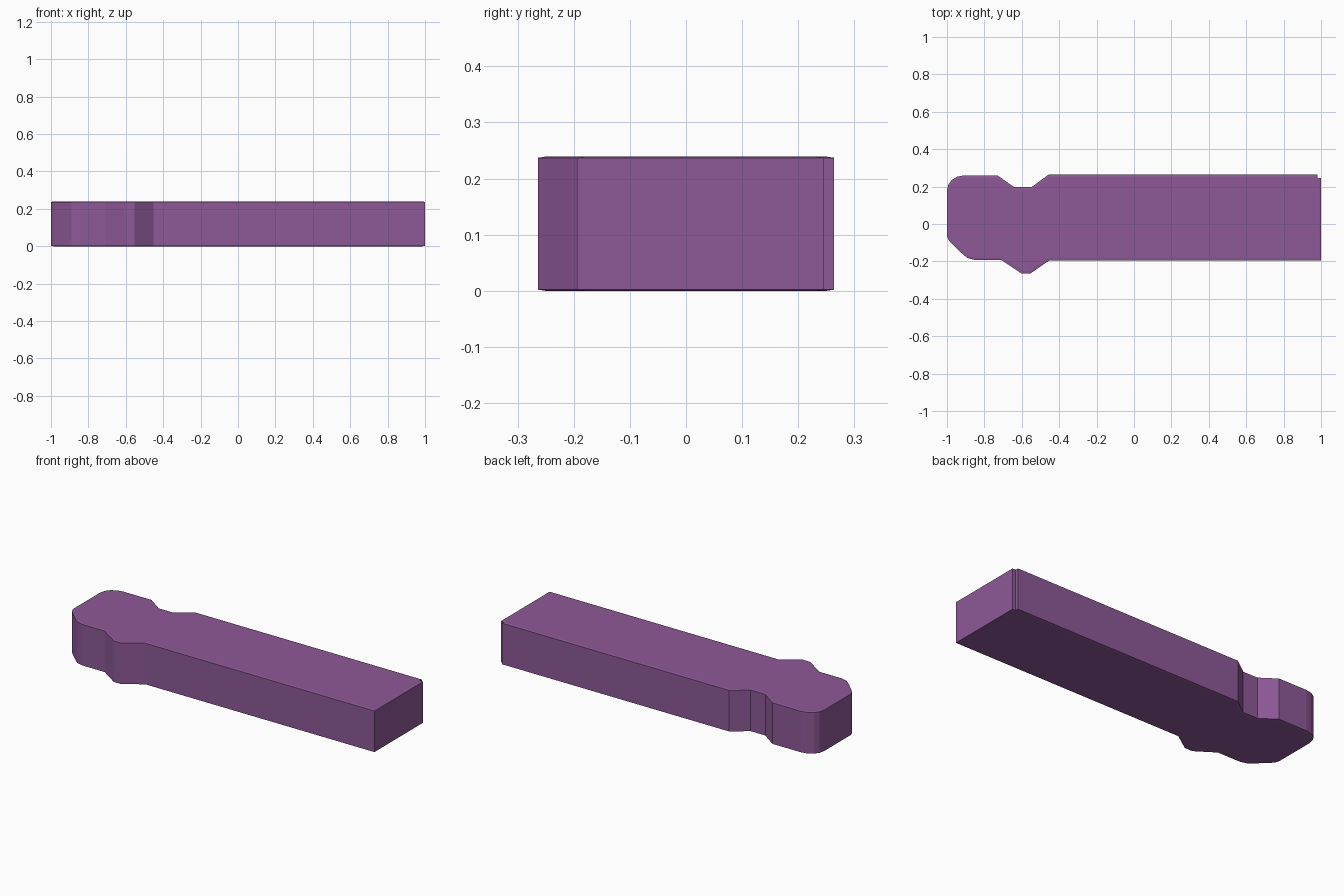
import bpy, bmesh

if "Cube" in bpy.data.objects:
    bpy.data.objects.remove(bpy.data.objects["Cube"])

HEIGHT, RIM, DROP = 0.239, 0.013, 0.002

# Plan outline, counter-clockwise from the square end
outline = [
    (1.0, -0.194), (1.0, 0.246), (0.98, 0.246), (0.98, 0.264),   # end with small corner step
    (-0.457, 0.264), (-0.548, 0.197), (-0.64, 0.197), (-0.73, 0.26),  # notch
    (-0.91, 0.26), (-0.945, 0.253), (-0.975, 0.235), (-0.993, 0.21), (-1.0, 0.18),  # rounded corner
    (-1.0, -0.065), (-0.992, -0.085), (-0.975, -0.105),          # sloped corner
    (-0.917, -0.16), (-0.89, -0.182), (-0.853, -0.192),
    (-0.71, -0.192), (-0.602, -0.264), (-0.553, -0.264), (-0.452, -0.194),  # matching bump
]

# Slab body
bm = bmesh.new()
base = bm.faces.new([bm.verts.new((x, y, 0)) for x, y in outline])
grown = bmesh.ops.extrude_face_region(bm, geom=[base])["geom"]
bmesh.ops.translate(bm, vec=(0, 0, HEIGHT),
                    verts=[e for e in grown if isinstance(e, bmesh.types.BMVert)])
bmesh.ops.recalc_face_normals(bm, faces=bm.faces)

# Fine rim around the top and bottom faces
bm.normal_update()
caps = [f for f in bm.faces if abs(f.normal.z) > 0.9]
for cap in caps:
    for v in cap.verts:
        v.co.z -= DROP if cap.normal.z > 0 else -DROP
    bmesh.ops.inset_individual(bm, faces=[cap], thickness=RIM, depth=DROP,
                               use_even_offset=True)

mesh = bpy.data.meshes.new("slab")
bm.to_mesh(mesh)
bm.free()
slab = bpy.data.objects.new("slab", mesh)
bpy.context.collection.objects.link(slab)

mat = bpy.data.materials.new("purple")
mat.diffuse_color = (0.27, 0.10, 0.31, 1)
mat.use_nodes = True
mat.node_tree.nodes["Principled BSDF"].inputs["Base Color"].default_value = mat.diffuse_color
mesh.materials.append(mat)
